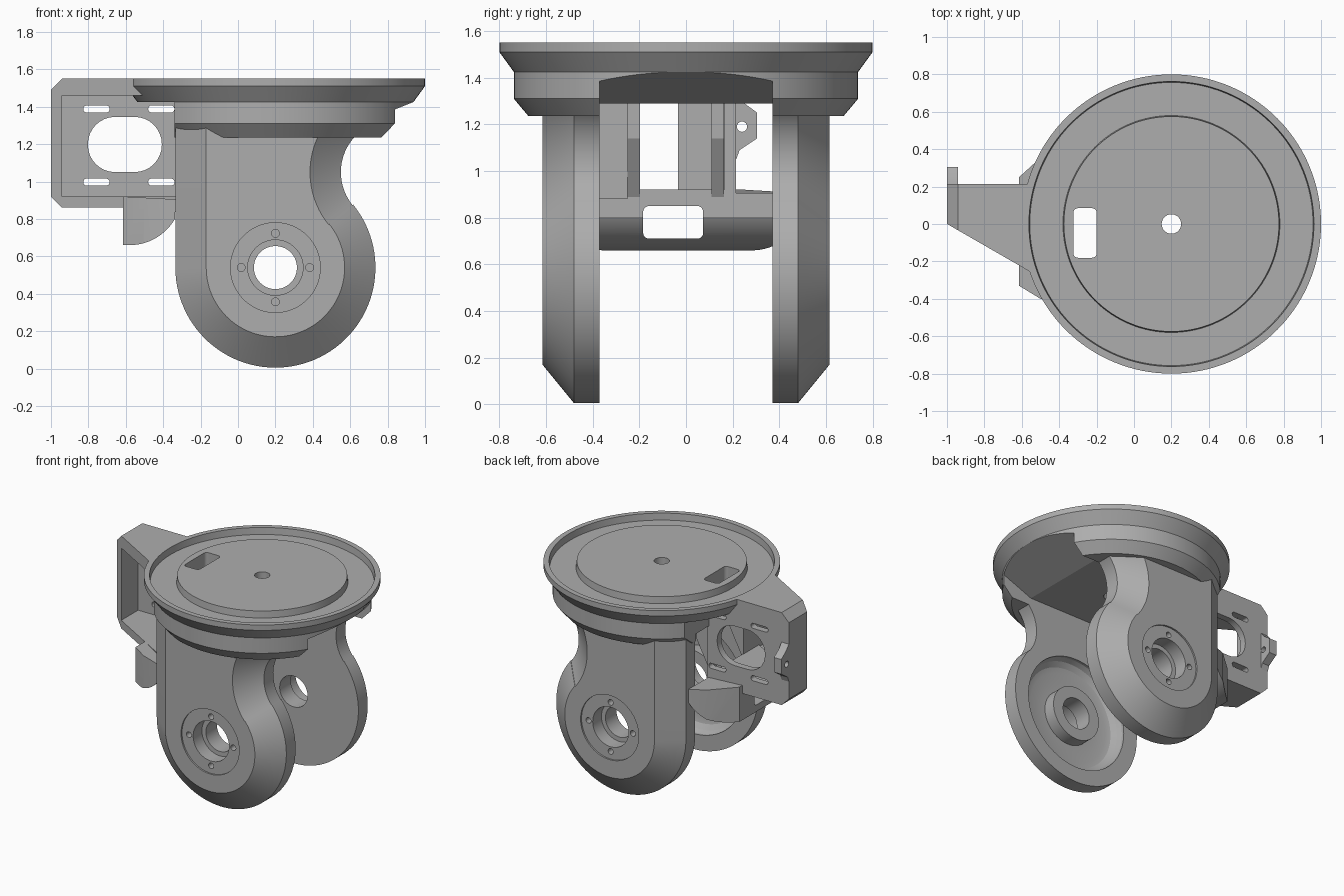
import bpy, bmesh
from math import sin, cos, pi, asin, radians
from mathutils import Vector, Matrix

if "Cube" in bpy.data.objects:
    bpy.data.objects.remove(bpy.data.objects["Cube"])

grey = bpy.data.materials.new("plain grey")
grey.use_nodes = True
grey.diffuse_color = (0.42, 0.42, 0.42, 1)
grey.node_tree.nodes["Principled BSDF"].inputs["Base Color"].default_value = (0.42, 0.42, 0.42, 1)

AXLE_X, AXLE_Z = 0.2, 0.54


def make(name, bm):
    bmesh.ops.remove_doubles(bm, verts=bm.verts, dist=0.0001)
    bmesh.ops.recalc_face_normals(bm, faces=bm.faces)
    mesh = bpy.data.meshes.new(name)
    bm.to_mesh(mesh)
    bm.free()
    mesh.materials.append(grey)
    obj = bpy.data.objects.new(name, mesh)
    bpy.context.collection.objects.link(obj)
    return obj


def loft(name, rings):
    """Closed solid through rings of points with equal counts."""
    bm = bmesh.new()
    loops = [[bm.verts.new(p) for p in ring] for ring in rings]
    n = len(loops[0])
    for a, b in zip(loops, loops[1:]):
        for i in range(n):
            j = (i + 1) % n
            bm.faces.new((a[i], a[j], b[j], b[i]))
    bm.faces.new(loops[0])
    bm.faces.new(loops[-1])
    return make(name, bm)


def place(p, axis, t):
    u, v = p
    return {"x": (t, u, v), "y": (u, t, v), "z": (u, v, t)}[axis]


def prism(name, pts, axis, lo, hi):
    return loft(name, [[place(p, axis, t) for p in pts] for t in (lo, hi)])


def box(name, x0, x1, y0, y1, z0, z1):
    return prism(name, [(x0, y0), (x1, y0), (x1, y1), (x0, y1)], "z", z0, z1)


def arc(cx, cy, r, a0, a1, n):
    return [(cx + r * cos(a0 + (a1 - a0) * i / n), cy + r * sin(a0 + (a1 - a0) * i / n))
            for i in range(n + 1)]


def rounded(cx, cy, w, h, r):
    pts = []
    for k, (sx, sy) in enumerate(((1, 1), (-1, 1), (-1, -1), (1, -1))):
        pts += arc(cx + sx * (w / 2 - r), cy + sy * (h / 2 - r), r, k * pi / 2, (k + 1) * pi / 2, 8)
    return pts


def cylinder(cx, cy, r, axis, lo, hi, n=64):
    return prism("cutter", arc(cx, cy, r, 0, 2 * pi * (n - 1) / n, n - 1), axis, lo, hi)


def lathe(name, profile, axis, centre, steps=128):
    """Spin (radius, height) points about an axis through centre."""
    bm = bmesh.new()
    vs = [bm.verts.new((r, 0, h)) for r, h in profile]
    edges = [bm.edges.new((vs[i], vs[(i + 1) % len(vs)])) for i in range(len(vs))]
    bmesh.ops.spin(bm, geom=vs + edges, cent=(0, 0, 0), axis=(0, 0, 1), angle=2 * pi, steps=steps)
    bmesh.ops.remove_doubles(bm, verts=bm.verts, dist=0.0001)
    bmesh.ops.dissolve_degenerate(bm, edges=bm.edges, dist=0.0001)
    loose = [e for e in bm.edges if len(e.link_faces) != 2]
    bmesh.ops.delete(bm, geom=loose, context="EDGES")
    turn = Matrix.Rotation(-pi / 2, 4, "X") if axis == "y" else Matrix.Identity(4)
    bmesh.ops.transform(bm, matrix=Matrix.Translation(Vector(centre)) @ turn, verts=bm.verts)
    return make(name, bm)


def boolean(obj, others, op="DIFFERENCE"):
    for other in others:
        mod = obj.modifiers.new("bool", "BOOLEAN")
        mod.operation, mod.solver, mod.object = op, "EXACT", other
        bpy.context.view_layer.objects.active = obj
        bpy.ops.object.modifier_apply(modifier=mod.name)
        bpy.data.objects.remove(other)


# Turntable disc with rimmed top, wheel well below and through holes
disc = lathe("turntable_disc", [
    (0, 1.235), (0.675, 1.235), (0.738, 1.31), (0.738, 1.425), (0.8, 1.51), (0.8, 1.55),
    (0.762, 1.55), (0.757, 1.5), (0.58, 1.5), (0.575, 1.55), (0, 1.55)], "z", (AXLE_X, 0, 0))
boolean(disc, [
    prism("cutter", [(-1, 1), (-1, 1.29), (0.6, 1.29), (1.1, 1.49), (1.1, 1)], "y", -0.37, 0.37),
    box("cutter", -1, -0.34, -1, 1, 1, 1.425),
    cylinder(AXLE_X, 0, 0.052, "z", 1, 2),
    prism("cutter", rounded(-0.262, -0.048, 0.125, 0.265, 0.025), "z", 1, 2)])


# Fork arms: bevelled outer face, bearing seat and screw holes
def arm_outline(d):
    r, neck, top = 0.535 - d, 0.28 + d, 1.31
    nx, nz, a = 0.83, 1.05, radians(39)
    pts = [(AXLE_X - r, top)] + arc(AXLE_X, AXLE_Z, r, pi, 2 * pi + a, 64)
    return pts + arc(nx, nz, neck, pi + a, pi - asin((top - nz) / neck), 24)


for name, s in (("front_arm", -1), ("back_arm", 1)):
    arm = loft(name, [[(x, s * y, z) for x, z in arm_outline(d)]
                      for y, d in ((0.37, 0), (0.48, 0), (0.615, 0.165))])
    holes = [(0, 0, 0.24, 0.603), (0, 0, 0.148, 0.5), (0, 0, 0.115, 0.3)]
    holes += [(0.183 * cos(k * pi / 2), 0.183 * sin(k * pi / 2), 0.021, 0.52) for k in range(4)]
    boolean(arm, [cylinder(AXLE_X + x, AXLE_Z + z, r, "y", *sorted((s * depth, s * 0.7)))
                  for x, z, r, depth in holes])
    if s < 0:
        # Rounded pocket around the hub boss on the inner side
        boolean(arm, [lathe("cutter", [
            (0.2, -0.35), (0.2, -0.46), (0.33, -0.46), (0.37, -0.45), (0.405, -0.425),
            (0.42, -0.39), (0.42, -0.35)], "y", (AXLE_X, 0, AXLE_Z), 64)])

# Motor bracket: open box with chamfered outer corners, slanted front edge
bracket = prism("motor_bracket", [
    (-0.33, 0.86), (-0.94, 0.86), (-1, 0.92), (-1, 1.49), (-0.94, 1.55), (-0.33, 1.55)],
    "y", -0.4, 0.215)
cuts = [
    box("cutter", -0.94, 0, -1, 0.165, 0.92, 1.46),
    prism("cutter", [(-1.1, 0.058), (-1.1, -1), (-0.2, -1), (-0.2, -0.46)], "z", 0, 2),
    cylinder(AXLE_X, 0, 0.77, "z", 1.48, 2, 128),
    prism("cutter", rounded(-0.605, 1.198, 0.395, 0.295, 0.145), "y", 0, 1)]
for x in (-0.757, -0.41):
    for z in (0.997, 1.388):
        cuts.append(prism("cutter", rounded(x, z, 0.14, 0.038, 0.018), "y", 0, 1))
boolean(bracket, cuts)

# Small drilled tab on the bracket
tab = prism("bracket_tab", [(0.19, 1.03), (0.215, 1.05), (0.23, 1.09), (0.305, 1.14),
                            (0.305, 1.25), (0.25, 1.29), (0.215, 1.33), (0.19, 1.33)],
            "x", -1, -0.94)
boolean(tab, [cylinder(0.24, 1.19, 0.022, "x", -2, 0, 24)])

# Rounded cross block joining the arms, with a cable window
block = prism("cross_block", [(-0.335, 0.905), (-0.615, 0.92), (-0.615, 0.66)]
              + arc(-0.58, 0.94, 0.28, 1.5 * pi, 1.5 * pi + 1.06, 20), "y", -0.6, 0.6)
boolean(block, [prism("cutter", [(-0.615, 0.25), (-0.615, -0.33), (-0.5, -0.4), (-0.33, -0.45),
                                 (-0.33, 0.45), (-0.45, 0.4)], "z", 0, 2)], "INTERSECT")
boolean(block, [prism("cutter", rounded(-0.055, 0.78, 0.257, 0.14, 0.025), "x", -1, 0)])

# Ribs between the block and the disc, and a web beside the front arm
for i, y in enumerate((-0.25, 0.11)):
    prism("rib_%d" % (i + 1), [(-0.335, 0.88), (-0.335, 1.32), (-0.2, 1.32), (-0.2, 1.14)],
          "y", y, y + 0.053)
box("arm_web", -0.335, -0.28, -0.38, -0.25, 0.88, 1.32)

# Smooth curved walls, keep edges sharp
bpy.ops.object.select_all(action="DESELECT")
for obj in bpy.context.collection.objects:
    if obj.type == "MESH":
        obj.select_set(True)
        bpy.context.view_layer.objects.active = obj
bpy.ops.object.shade_smooth_by_angle(angle=radians(20))
